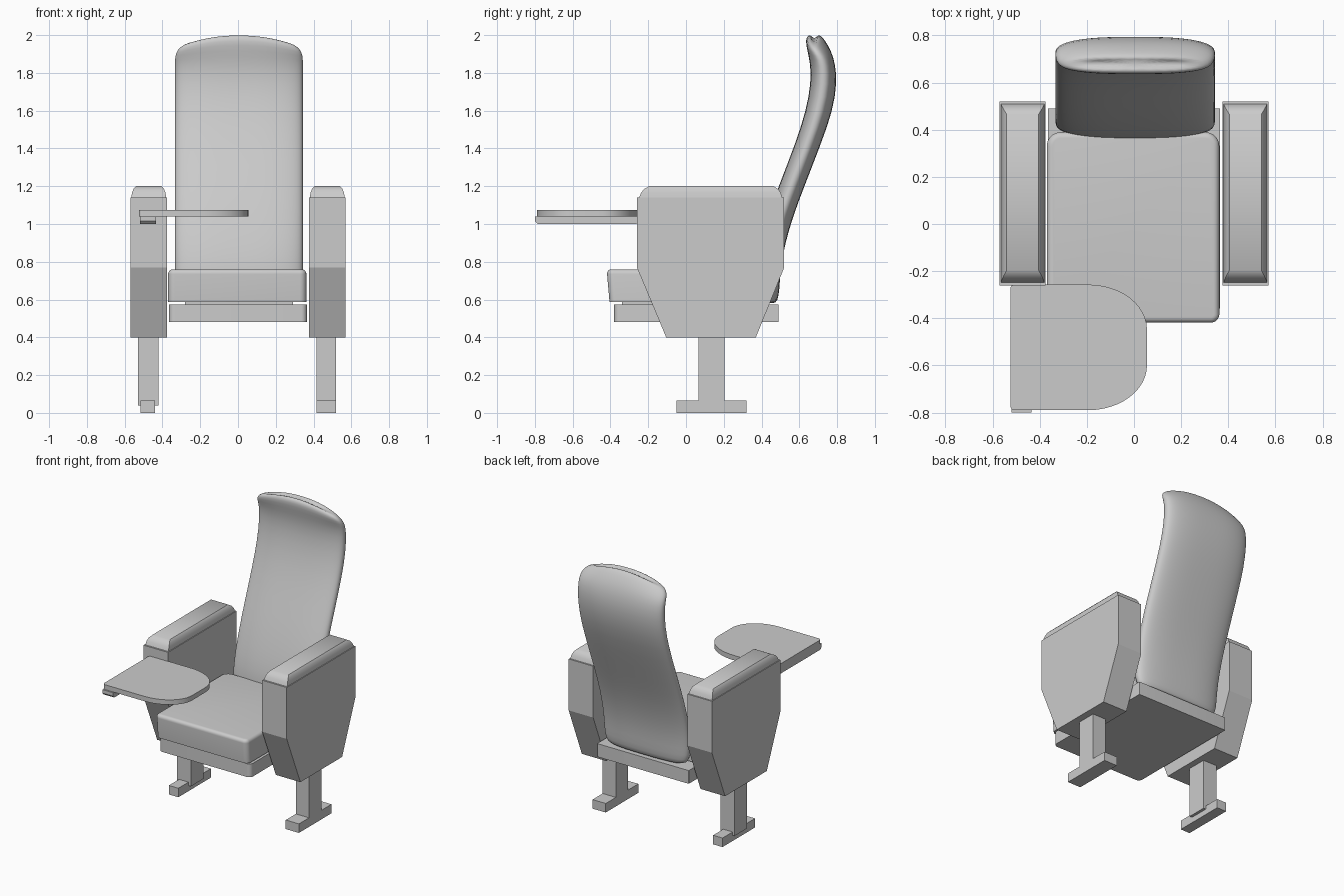
import bpy, bmesh, math

cube = bpy.data.objects.get("Cube")
if cube:
    bpy.data.objects.remove(cube, do_unlink=True)

# Single neutral finish
grey = bpy.data.materials.new("neutral_grey")
grey.use_nodes = True
grey.diffuse_color = (0.6, 0.6, 0.6, 1)
grey.node_tree.nodes["Principled BSDF"].inputs["Base Color"].default_value = (0.6, 0.6, 0.6, 1)


def loft(name, rings, smooth=None, subdivide=0, top_bevel=0):
    """Skin a stack of closed rings, capped at both ends."""
    bm = bmesh.new()
    loops = [[bm.verts.new(p) for p in ring] for ring in rings]
    n = len(loops[0])
    for low, high in zip(loops, loops[1:]):
        for i in range(n):
            j = (i + 1) % n
            bm.faces.new((low[i], low[j], high[j], high[i]))
    bm.faces.new(loops[0][::-1])
    bm.faces.new(loops[-1])
    bmesh.ops.recalc_face_normals(bm, faces=bm.faces)
    if top_bevel:
        top = set(loops[-1])
        rim = [e for e in bm.edges if all(v in top for v in e.verts)]
        bmesh.ops.bevel(bm, geom=rim, offset=top_bevel, segments=5,
                        profile=0.5, affect='EDGES', clamp_overlap=True)
    mesh = bpy.data.meshes.new(name)
    bm.to_mesh(mesh)
    bm.free()
    mesh.materials.append(grey)
    obj = bpy.data.objects.new(name, mesh)
    bpy.context.collection.objects.link(obj)
    if subdivide:
        mod = obj.modifiers.new("soften", 'SUBSURF')
        mod.levels = mod.render_levels = subdivide
    if smooth:
        bpy.ops.object.select_all(action='DESELECT')
        obj.select_set(True)
        bpy.context.view_layer.objects.active = obj
        bpy.ops.object.shade_smooth_by_angle(angle=math.radians(smooth))
    return obj


def rect(x0, x1, y0, y1, z):
    return [(x0, y0, z), (x1, y0, z), (x1, y1, z), (x0, y1, z)]


def box(name, x0, x1, y0, y1, z0, z1):
    return loft(name, [rect(x0, x1, y0, y1, z) for z in (z0, z1)])


def rounded(x0, x1, y0, y1, z, radii, steps=8):
    """Rectangle with elliptical corners; radii start front right, anticlockwise."""
    corners = [(x0, y0, 1, 1), (x1, y0, -1, 1), (x1, y1, -1, -1), (x0, y1, 1, -1)]
    ring = []
    for k, ((cx, cy, sx, sy), (rx, ry)) in enumerate(zip(corners, radii)):
        for i in range(steps + 1):
            a = math.pi + (k + i / steps) * math.pi / 2
            ring.append((cx + sx * rx + rx * math.cos(a),
                         cy + sy * ry + ry * math.sin(a), z))
    return ring


# Side consoles with padded tops
PROFILE = [(-0.26, 1.14), (-0.26, 0.77), (-0.105, 0.4),
           (0.37, 0.4), (0.52, 0.77), (0.52, 1.14)]
CAP = [(1.14, 0.005, 0.012), (1.165, 0.009, 0.022), (1.185, 0.016, 0.038), (1.2, 0.03, 0.065)]
for side, x0, x1 in (("right", -0.57, -0.375), ("left", 0.375, 0.57)):
    loft(side + "_console", [[(x, y, z) for y, z in PROFILE] for x in (x0, x1)])
    loft(side + "_arm_pad",
         [rect(x0 + dx, x1 - dx, -0.26 + dy, 0.52 - dy * 0.85, z) for z, dx, dy in CAP],
         smooth=35)

# Legs and feet
box("right_leg", -0.53, -0.42, 0.065, 0.205, 0.04, 0.4)
box("right_foot", -0.515, -0.44, -0.05, 0.32, 0, 0.065)
box("left_leg", 0.415, 0.52, 0.065, 0.205, 0.06, 0.4)
box("left_foot", 0.415, 0.52, -0.05, 0.32, 0, 0.065)

# Seat: base pan, spacer and cushion
pan_radii = [(0.03, 0.03), (0.03, 0.03), (0.003, 0.003), (0.003, 0.003)]
loft("seat_base", [rounded(-0.365, 0.365, -0.38, 0.49, z, pan_radii) for z in (0.48, 0.575)],
     smooth=35)
box("seat_spacer", -0.28, 0.29, -0.34, 0.36, 0.57, 0.6)
pad_radii = [(0.035, 0.035)] * 2 + [(0.06, 0.06)] * 2
loft("seat_cushion",
     [rounded(-0.37, 0.362, y0, 0.39, z, pad_radii) for z, y0 in ((0.588, -0.405), (0.76, -0.42))],
     smooth=50, top_bevel=0.025)

# Backrest: height, front y, back y, half width, drop towards the sides
BACK = [(0.58, 0.40, 0.465, 0.27, 0), (0.59, 0.38, 0.485, 0.315, 0),
        (0.65, 0.36, 0.495, 0.338, 0), (0.76, 0.36, 0.5, 0.34, 0),
        (0.9, 0.39, 0.525, 0.34, 0), (1.05, 0.437, 0.57, 0.34, 0),
        (1.2, 0.49, 0.627, 0.34, 0), (1.42, 0.577, 0.713, 0.34, 0),
        (1.6, 0.636, 0.778, 0.34, 0), (1.75, 0.662, 0.8, 0.34, 0),
        (1.85, 0.658, 0.79, 0.34, 0.005), (1.92, 0.642, 0.768, 0.34, 0.03),
        (1.975, 0.632, 0.735, 0.325, 0.05), (1.998, 0.643, 0.715, 0.295, 0.05),
        (2.003, 0.66, 0.7, 0.25, 0.035)]


def power(v, e):
    return math.copysign(abs(v) ** e, v)


rings = []
for z, front, back, half, drop in BACK:
    ring = []
    for i in range(32):
        a = math.tau * i / 32
        u, v = power(math.cos(a), 0.75), power(math.sin(a), 0.8)
        ring.append((0.005 + half * u,
                     (front + back) / 2 + (back - front) / 2 * v,
                     z - drop * u * u))
    rings.append(ring)
loft("backrest", rings, smooth=60, subdivide=1)

# Writing tray on its support arm
tray_radii = [(0.02, 0.02), (0.25, 0.19), (0.25, 0.19), (0.02, 0.02)]
loft("tray", [rounded(-0.525, 0.055, -0.79, -0.257, z, tray_radii, 12) for z in (1.04, 1.075)],
     smooth=35)
ARM = [(-0.785, 1.0), (-0.262, 1.0), (-0.257, 1.01), (-0.257, 1.04),
       (-0.8, 1.04), (-0.8, 1.015)]
loft("tray_arm", [[(x, y, z) for y, z in ARM] for x in (-0.52, -0.435)])
